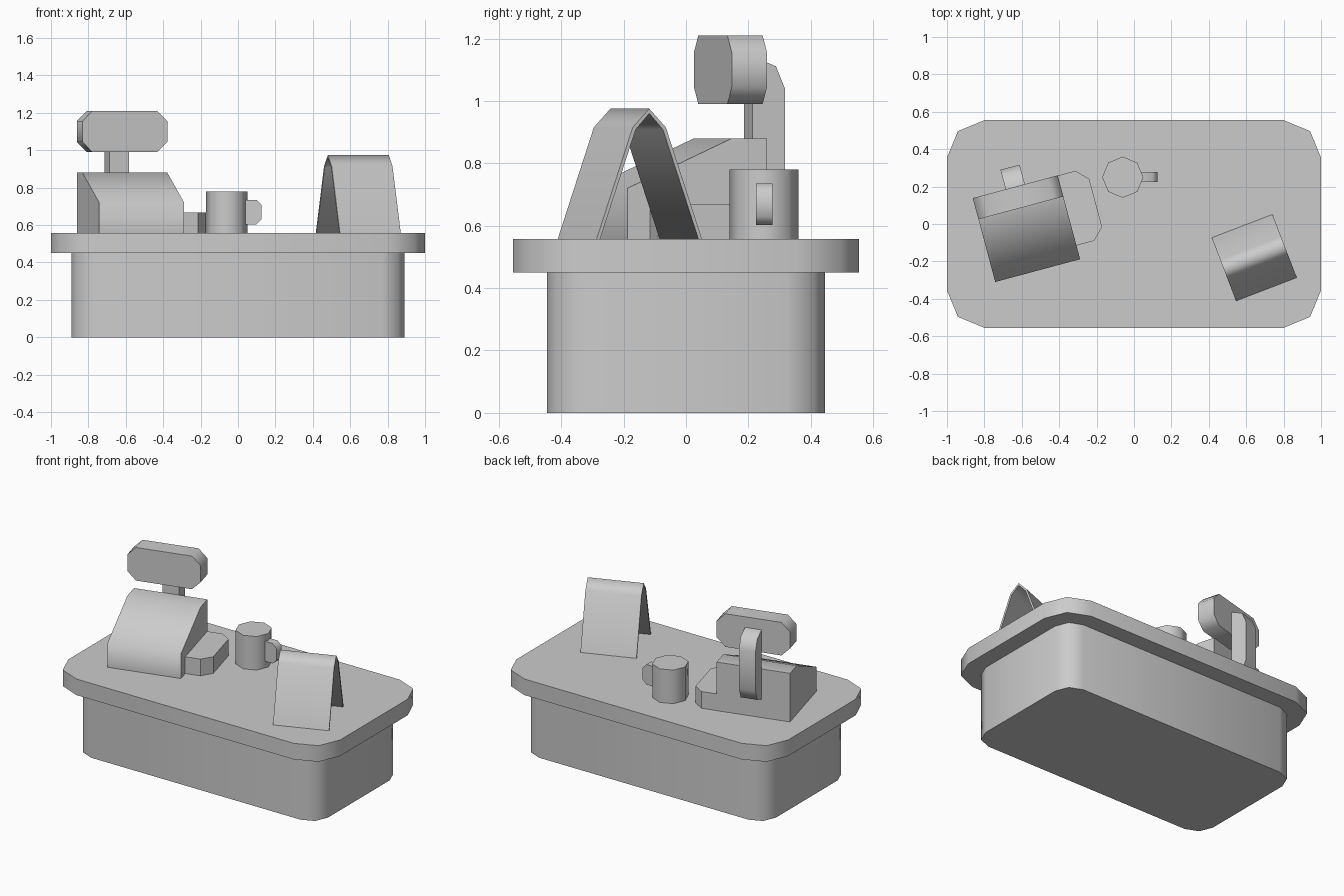
import bpy, bmesh, math
from mathutils import Matrix, Vector

if "Cube" in bpy.data.objects:
    bpy.data.objects.remove(bpy.data.objects["Cube"])

grey = bpy.data.materials.new("plain grey")
grey.diffuse_color = (0.6, 0.6, 0.6, 1)
grey.use_nodes = True
grey.node_tree.nodes["Principled BSDF"].inputs["Base Color"].default_value = grey.diffuse_color


def rounded(x0, x1, y0, y1, r, seg=2, corners="0123"):
    """Rectangle outline with the chosen corners (ccw from upper right) rounded."""
    pts = []
    spec = [(x1, y1, -1, -1), (x0, y1, 1, -1), (x0, y0, 1, 1), (x1, y0, -1, 1)]
    for i, (x, y, sx, sy) in enumerate(spec):
        if str(i) not in corners:
            pts.append((x, y))
            continue
        for k in range(seg + 1):
            a = math.pi / 2 * (i + k / seg)
            pts.append((x + sx * r + r * math.cos(a), y + sy * r + r * math.sin(a)))
    return pts


def extrude(name, pts, lo, hi, axis="z", place=Matrix(), smooth=70):
    """Extrude a closed outline from lo to hi along an axis, with sharp caps."""
    def point(a, b, t):
        return place @ Vector({"z": (a, b, t), "x": (t, a, b), "y": (a, t, b)}[axis])
    bm = bmesh.new()
    ring0 = [bm.verts.new(point(a, b, lo)) for a, b in pts]
    ring1 = [bm.verts.new(point(a, b, hi)) for a, b in pts]
    caps = [bm.faces.new(ring0), bm.faces.new(ring1)]
    n = len(pts)
    for i in range(n):
        j = (i + 1) % n
        bm.faces.new((ring0[i], ring0[j], ring1[j], ring1[i])).smooth = True
    bmesh.ops.recalc_face_normals(bm, faces=bm.faces)
    for e in bm.edges:
        at_cap = any(f in caps for f in e.link_faces)
        e.smooth = not at_cap and e.calc_face_angle(0) < math.radians(smooth)
    mesh = bpy.data.meshes.new(name)
    bm.to_mesh(mesh)
    bm.free()
    mesh.materials.append(grey)
    obj = bpy.data.objects.new(name, mesh)
    bpy.context.collection.objects.link(obj)
    return obj


def placed(x, y, degrees):
    return Matrix.Translation((x, y, 0)) @ Matrix.Rotation(math.radians(degrees), 4, "Z")


TOP = 0.557

# Counter
extrude("counter_base", rounded(-0.89, 0.89, -0.445, 0.445, 0.12), 0, 0.45)
extrude("counter_top", rounded(-1, 1, -0.555, 0.555, 0.2), 0.45, TOP)

# Cash register, turned on the counter
reg = placed(-0.575, -0.025, 15)
body = [(-0.232, TOP), (0.232, TOP), (0.232, 0.88), (0.115, 0.88), (-0.232, 0.72)]
extrude("register_body", body, -0.235, 0.235, "x", reg)
extrude("register_side_tray", rounded(0.1, 0.393, -0.156, 0.231, 0.06, 1, "03"),
        TOP, 0.668, "z", reg, 30)
extrude("display_post", rounded(0.232, 0.34, 0.68, 1.14, 0.1, 2, "03"),
        -0.053, 0.053, "x", reg)
extrude("display_head", rounded(-0.235, 0.235, 0.99, 1.21, 0.055, 1),
        0.115, 0.232, "y", reg, 50)

# Cup with a handle
cup = [(-0.06 + 0.11 * math.cos(i * math.pi / 4), 0.25 + 0.11 * math.sin(i * math.pi / 4))
       for i in range(8)]
extrude("cup", cup, TOP, 0.78)
extrude("cup_handle", rounded(0.02, 0.125, 0.602, 0.735, 0.027, 1, "03"),
        0.225, 0.277, "y", Matrix(), 50)

# Folded tent sign made from a thin sheet
fold = [(-0.181, TOP), (-0.057, 0.915), (0, 0.975), (0.057, 0.915), (0.181, TOP)]
inside = [(0.169, TOP), (0.047, 0.908), (0, 0.96), (-0.047, 0.908), (-0.169, TOP)]
extrude("tent_sign", fold + inside, -0.174, 0.174, "x", placed(0.643, -0.18, 21), 97)
